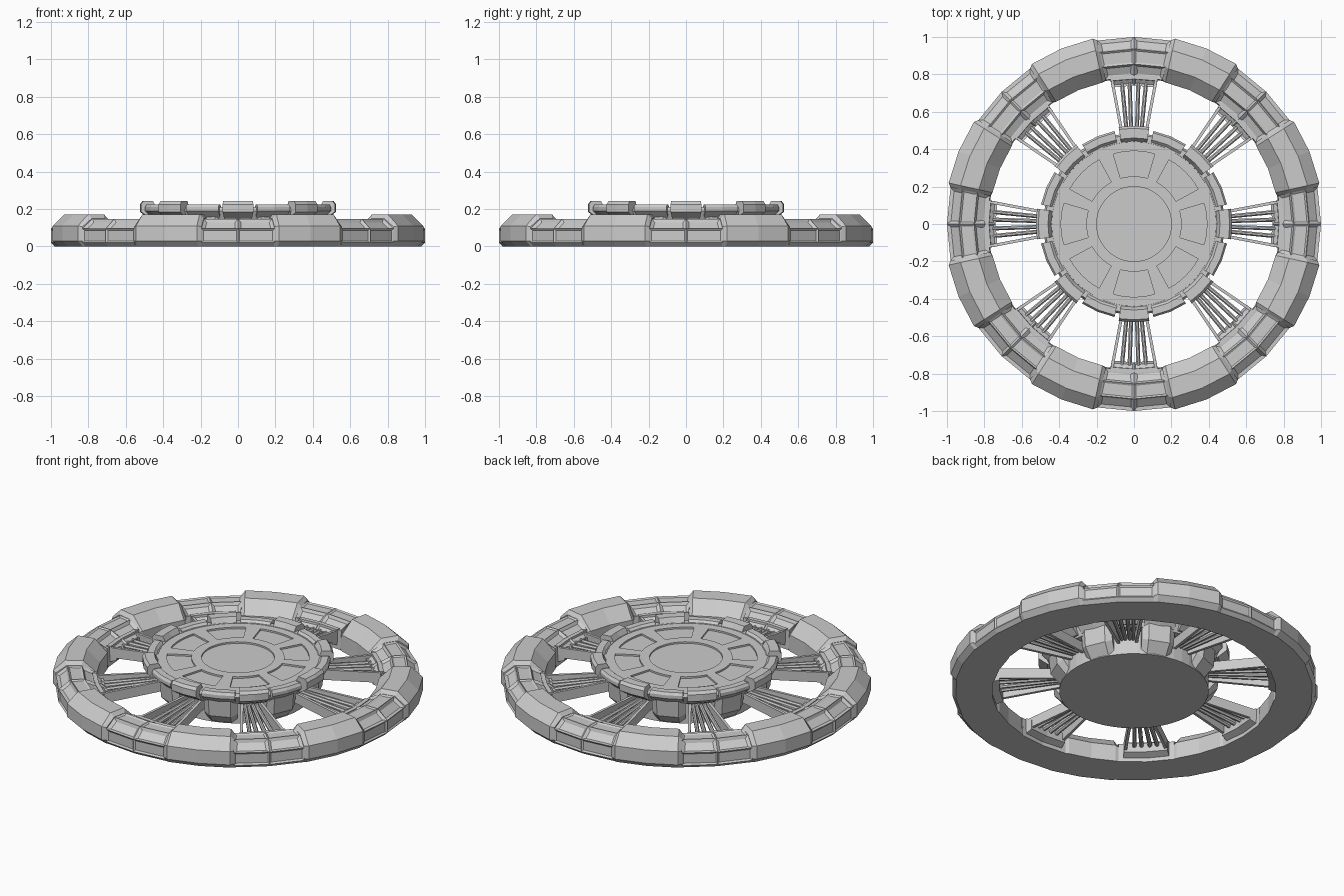
import bpy, bmesh, math
from mathutils import Vector

if "Cube" in bpy.data.objects:
    bpy.data.objects.remove(bpy.data.objects["Cube"])


def finish(name, bm):
    bmesh.ops.recalc_face_normals(bm, faces=bm.faces)
    me = bpy.data.meshes.new(name)
    bm.to_mesh(me)
    bm.free()
    ob = bpy.data.objects.new(name, me)
    bpy.context.collection.objects.link(ob)
    return ob


def sweep(bm, stations, closed=False):
    """Sweep (r, z) profiles around z through (angle, profile) stations."""
    rows = []
    for deg, prof in stations:
        a = math.radians(deg)
        rows.append([bm.verts.new((r * math.cos(a), r * math.sin(a), z)) for r, z in prof])
    n, m, strips = len(rows[0]), len(rows), []
    for i in range(m if closed else m - 1):
        p, q = rows[i], rows[(i + 1) % m]
        strips.append([bm.faces.new((p[k], p[(k + 1) % n], q[(k + 1) % n], q[k])) for k in range(n)])
    if not closed:
        bm.faces.new(rows[0])
        bm.faces.new(rows[-1][::-1])
    return strips


def block(bm, prof, mid, half, steps=2):
    return sweep(bm, [(mid - half + 2 * half * i / steps, prof) for i in range(steps + 1)])


def ring(name, prof, n):
    bm = bmesh.new()
    sweep(bm, [(360 * i / n, prof) for i in range(n)], closed=True)
    return finish(name, bm)


def disc(bm, radius, z0, z1, n):
    lo, hi = [[bm.verts.new((radius * math.cos(2 * math.pi * i / n),
                             radius * math.sin(2 * math.pi * i / n), z)) for i in range(n)]
              for z in (z0, z1)]
    bm.faces.new(lo[::-1])
    bm.faces.new(hi)
    for i in range(n):
        j = (i + 1) % n
        bm.faces.new((lo[i], lo[j], hi[j], hi[i]))


def bar(bm, p, q, w, h, sides=4):
    """Horizontal strut with a w x h section."""
    p, q = Vector(p), Vector(q)
    side = (q - p).cross(Vector((0, 0, 1))).normalized()
    rows = []
    for c in (p, q):
        row = []
        for i in range(sides):
            a = 2 * math.pi * (i + 0.5) / sides
            k = 1 / math.cos(math.pi / sides)
            row.append(bm.verts.new(c + side * (w / 2 * k * math.cos(a)) + Vector((0, 0, h / 2 * k * math.sin(a)))))
        rows.append(row)
    for i in range(sides):
        j = (i + 1) % sides
        bm.faces.new((rows[0][i], rows[0][j], rows[1][j], rows[1][i]))
    bm.faces.new(rows[0])
    bm.faces.new(rows[1][::-1])


# Thick outer ring armour, with chamfered ends
full = [(.775, 0), (.985, 0), (1.015, .03), (1.015, .11), (.95, .172), (.85, .172), (.775, .10)]
slim = [(.78, 0), (.98, 0), (1.0, .03), (1.0, .105), (.94, .15), (.86, .15), (.785, .095)]
bm = bmesh.new()
for k in range(8):
    c = 45 * k + 22.5
    sweep(bm, [(c - 11.25, slim), (c - 10, full), (c, full), (c + 10, full), (c + 11.25, slim)])
finish("ring_armour", bm)

# Thin ring sections with recessed panels
thin = [(.78, 0), (.98, 0), (1.0, .02), (1.0, .095), (.935, .148), (.855, .148), (.785, .115)]
bm = bmesh.new()
panels, slots = [], []
for k in range(8):
    for strip in block(bm, thin, 45 * k, 11.25):
        panels += [strip[2], strip[4]]
        slots += [strip[3], strip[5]]
bmesh.ops.recalc_face_normals(bm, faces=bm.faces)
bmesh.ops.inset_individual(bm, faces=panels, thickness=.014, depth=-.007)
bmesh.ops.inset_individual(bm, faces=slots, thickness=.024, depth=-.012)
finish("ring_panel_sections", bm)

# Inner brackets where the spokes meet the ring
bracket = [(.79, .02), (.80, .118), (.775, .118), (.74, .095), (.74, .04)]
bm = bmesh.new()
tops = []
for k in range(8):
    for strip in block(bm, bracket, 45 * k, 9.3):
        tops.append(strip[2])
bmesh.ops.recalc_face_normals(bm, faces=bm.faces)
bmesh.ops.inset_individual(bm, faces=tops, thickness=.012, depth=-.01)
finish("spoke_brackets", bm)

# Spokes: two flared side rails and four rods each
rails, rods = bmesh.new(), bmesh.new()
for k in range(8):
    a = math.radians(45 * k)
    u, v = Vector((math.cos(a), math.sin(a), 0)), Vector((-math.sin(a), math.cos(a), 0))

    def at(r, s, z):
        return u * r + v * s + Vector((0, 0, z))
    for s in (-1, 1):
        bar(rails, at(.40, s * .048, .10), at(.77, s * .118, .08), .016, .06)
        bar(rods, at(.40, s * .030, .10), at(.77, s * .066, .08), .022, .03, 8)
        bar(rods, at(.40, s * .012, .10), at(.77, s * .024, .08), .022, .03, 8)
finish("spoke_rails", rails)
finish("spoke_rods", rods)

# Hub body, with recesses cut in its top
bm = bmesh.new()
disc(bm, .41, 0, .15, 48)
finish("hub_body", bm)
bm = bmesh.new()
disc(bm, .455, .145, .21, 48)
plate = finish("hub_plate", bm)
bm = bmesh.new()
disc(bm, .20, .2, .25, 48)
for k in range(8):
    block(bm, [(.255, .2), (.39, .2), (.39, .25), (.255, .25)], 45 * k, 16.5, 6)
cutter = finish("recess_cutter", bm)
cutter.hide_render = True
mod = plate.modifiers.new("recesses", 'BOOLEAN')
mod.object, mod.operation, mod.solver = cutter, 'DIFFERENCE', 'EXACT'
bpy.context.view_layer.objects.active = plate
bpy.ops.object.modifier_apply(modifier=mod.name)
bpy.data.objects.remove(cutter)

# Hub rim with alternating tall and low blocks
ring("hub_rim", [(.42, .14), (.46, .14), (.485, .19), (.475, .212), (.44, .212)], 48)
tall = [(.43, .15), (.475, .15), (.525, .185), (.525, .225), (.512, .242), (.46, .242), (.44, .205)]
low = [(.43, .15), (.465, .15), (.508, .19), (.508, .21), (.498, .225), (.46, .225), (.44, .205)]
bm = bmesh.new()
for k in range(8):
    block(bm, tall, 45 * k, 9)
    block(bm, low, 45 * k + 22.5, 10.7)
finish("hub_rim_blocks", bm)

# Hub side lobes between the spokes
lobe = [(.37, .003), (.41, .003), (.465, .06), (.475, .165), (.37, .165)]
foot = [(.37, .03), (.41, .03), (.445, .075), (.455, .165), (.37, .165)]
bm = bmesh.new()
for k in range(8):
    c = 45 * k + 22.5
    sweep(bm, [(c - 12, foot), (c - 7.5, lobe), (c + 7.5, lobe), (c + 12, foot)])
finish("hub_lobes", bm)
